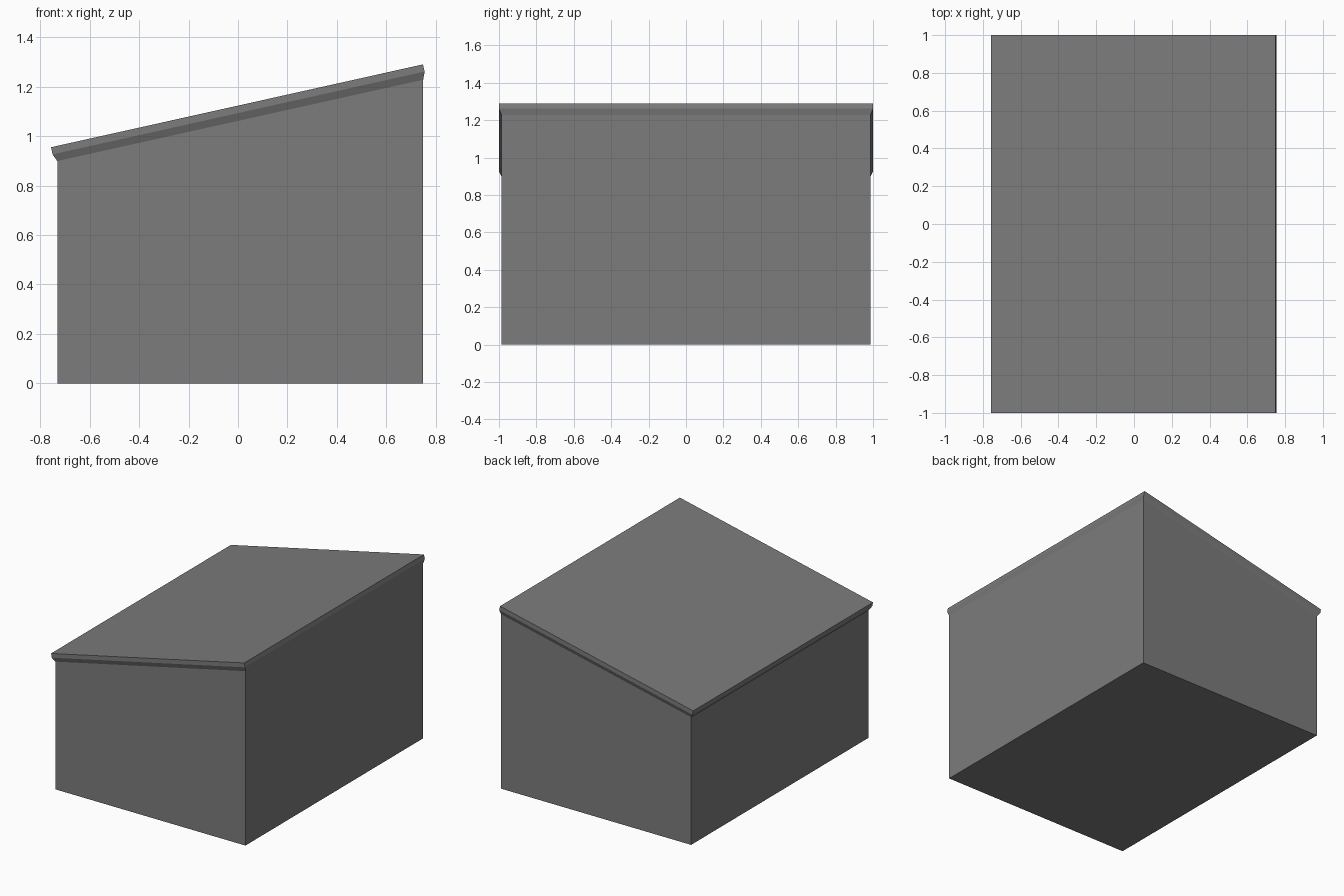
import bpy
import bmesh

cube = bpy.data.objects.get("Cube")
if cube:
    bpy.data.objects.remove(cube, do_unlink=True)

GREY = (0.2, 0.2, 0.2, 1.0)
mat = bpy.data.materials.new("plain grey")
mat.use_nodes = True
mat.diffuse_color = GREY
mat.node_tree.nodes["Principled BSDF"].inputs["Base Color"].default_value = GREY


def stack(name, rings):
    """Closed solid through rectangular rings (low x, low z, high x, high z, half depth)."""
    bm = bmesh.new()
    loops = []
    for xl, zl, xr, zr, d in rings:
        corners = [(xl, -d, zl), (xr, -d, zr), (xr, d, zr), (xl, d, zl)]
        loops.append([bm.verts.new(c) for c in corners])
    for a, b in zip(loops, loops[1:]):
        for i in range(4):
            j = (i + 1) % 4
            bm.faces.new((a[i], a[j], b[j], b[i]))
    bm.faces.new(reversed(loops[0]))
    bm.faces.new(loops[-1])
    bmesh.ops.recalc_face_normals(bm, faces=bm.faces)
    mesh = bpy.data.meshes.new(name)
    bm.to_mesh(mesh)
    bm.free()
    mesh.materials.append(mat)
    obj = bpy.data.objects.new(name, mesh)
    bpy.context.collection.objects.link(obj)
    return obj


# Wedge-topped body
eave = (-0.731, 0.899, 0.749, 1.228, 0.987)
stack("body", [(-0.731, 0, 0.749, 0, 0.987), eave])

# Sloping roof slab with a chamfered underside lip
stack("roof", [
    eave,
    (-0.75, 0.926, 0.755, 1.261, 1.0),
    (-0.756, 0.955, 0.748, 1.29, 1.0),
])
